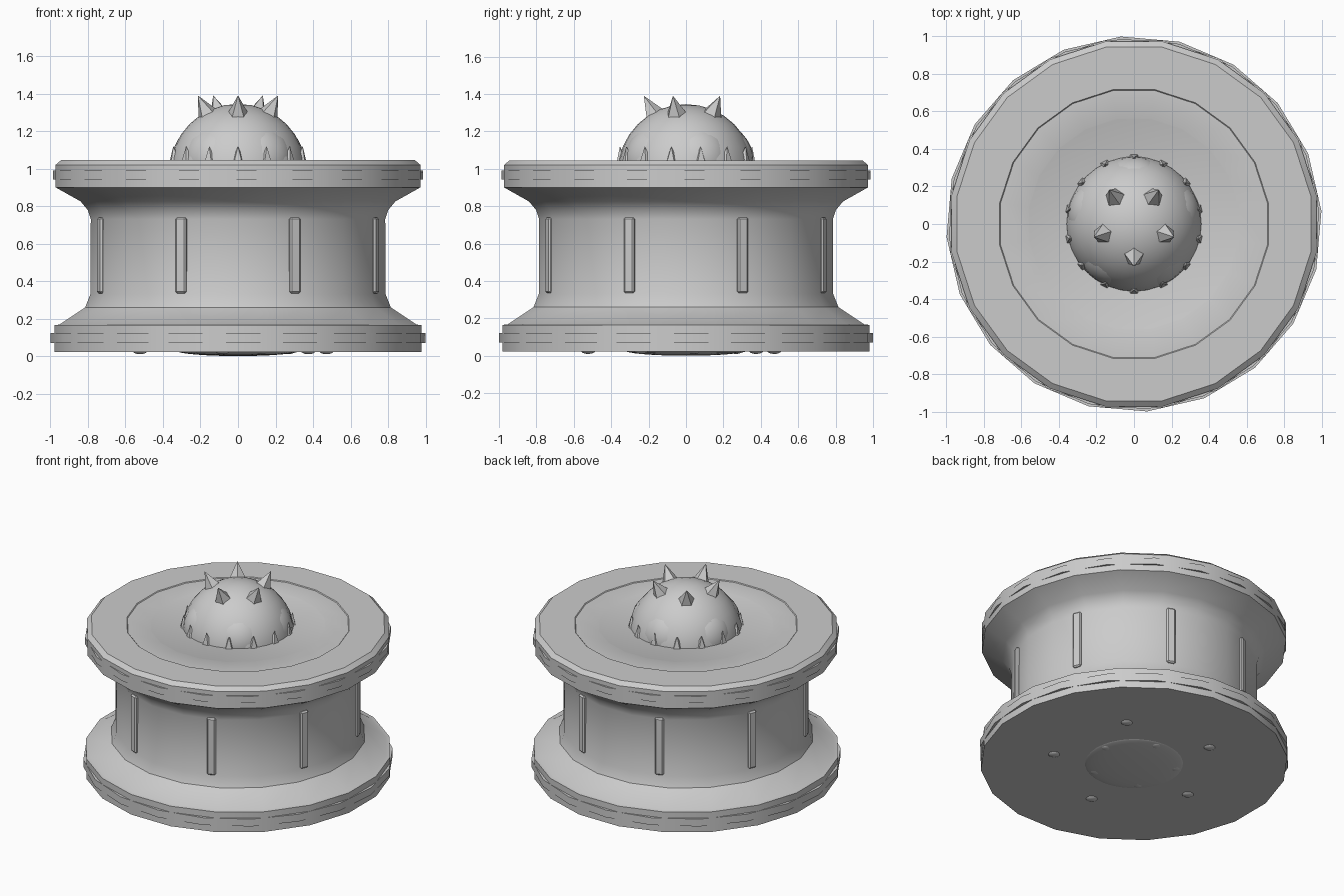
import bpy, bmesh, math
from mathutils import Vector, Matrix

cube = bpy.data.objects.get("Cube")
if cube:
    bpy.data.objects.remove(cube)

grey = bpy.data.materials.new("plain grey")
grey.use_nodes = True
colour = (0.6, 0.6, 0.6, 1)
grey.diffuse_color = colour
grey.node_tree.nodes["Principled BSDF"].inputs["Base Color"].default_value = colour

SIDES = 20
DOME_Z = 0.98
DOME_R = 0.365


def finish(name, bm, smooth=True):
    bmesh.ops.recalc_face_normals(bm, faces=bm.faces)
    mesh = bpy.data.meshes.new(name)
    bm.to_mesh(mesh)
    bm.free()
    mesh.materials.append(grey)
    obj = bpy.data.objects.new(name, mesh)
    bpy.context.collection.objects.link(obj)
    if smooth:
        bpy.ops.object.select_all(action="DESELECT")
        obj.select_set(True)
        bpy.context.view_layer.objects.active = obj
        bpy.ops.object.shade_smooth_by_angle(angle=math.radians(30))
    return obj


def lathe(name, profile, turn, closed=False):
    """Spin (radius, height) points around z; the ends are capped unless closed."""
    bm = bmesh.new()
    rings = []
    for r, z in profile:
        angles = [math.radians(turn) + math.tau * i / SIDES for i in range(SIDES)]
        rings.append([bm.verts.new((r * math.cos(a), r * math.sin(a), z)) for a in angles])
    pairs = list(zip(rings, rings[1:]))
    if closed:
        pairs.append((rings[-1], rings[0]))
    else:
        bm.faces.new(rings[0])
        bm.faces.new(rings[-1])
    for low, high in pairs:
        for i in range(SIDES):
            j = (i + 1) % SIDES
            bm.faces.new((low[i], low[j], high[j], high[i]))
    return finish(name, bm)


def direction(azimuth, tilt):
    a, t = math.radians(azimuth), math.radians(tilt)
    return Vector((math.sin(t) * math.cos(a), math.sin(t) * math.sin(a), math.cos(t)))


def spike(name, base, axis, radius, length):
    bm = bmesh.new()
    spin = axis.to_track_quat("Z", "Y").to_matrix().to_4x4()
    bmesh.ops.create_cone(bm, cap_ends=True, segments=5, radius1=radius, radius2=0,
                          depth=length, matrix=Matrix.Translation(base + axis * length / 2) @ spin)
    return finish(name, bm, smooth=False)


def ball(name, centre, radius, squash=1):
    bm = bmesh.new()
    place = Matrix.Translation(centre) @ Matrix.Diagonal((1, 1, squash, 1))
    bmesh.ops.create_uvsphere(bm, u_segments=32, v_segments=16, radius=radius, matrix=place)
    return finish(name, bm)


# Spool body: lower flange, waist, flared upper flange, top with a shallow step
lathe("spool_body", [
    (0.992, 0.022), (0.992, 0.165), (0.965, 0.168), (0.825, 0.26), (0.797, 0.33),
    (0.795, 0.73), (0.812, 0.78), (0.85, 0.825), (0.985, 0.90),
    (0.985, 1.02), (0.955, 1.045), (0.725, 1.045), (0.72, 1.04), (0.57, 1.04),
    (0.565, 1.038)], 9)

# Thin bands around both flanges
for name, r, low, high in (("lower_band", 1.002, 0.07, 0.122), ("upper_band", 0.99, 0.943, 0.99)):
    lathe(name, [(0.9, low), (r, low), (r, high), (0.9, high)], 4, closed=True)

# Upright bars around the waist
for i in range(8):
    bm = bmesh.new()
    bmesh.ops.create_cube(bm, size=1, matrix=Matrix.Diagonal((0.06, 0.06, 0.405, 1)))
    bmesh.ops.bevel(bm, geom=bm.edges[:], offset=0.009, segments=1, affect="EDGES")
    turn = Matrix.Rotation(math.radians(22.5 + 45 * i), 4, "Z")
    bm.transform(turn @ Matrix.Translation((0.775, 0, 0.537)))
    finish("waist_bar", bm)

# Dome and the low swellings on its sides
centre = Vector((0, 0, DOME_Z))
ball("dome", centre, DOME_R)
for i in range(5):
    ball("dome_swelling", centre + direction(-54 + 72 * i, 68) * 0.17, 0.203)

# Crown of large spikes
for i in range(5):
    axis = direction(-90 + 72 * i, 28.8)
    spike("crown_spike", centre + axis * 0.345, axis, 0.06, 0.123)

# Ring of small teeth around the foot of the dome
for i in range(14):
    azimuth = -90 + 360 * i / 14
    out = direction(azimuth, 90)
    lean = direction(azimuth, 8)
    spike("dome_tooth", out * 0.342 + Vector((0, 0, 1.035)), lean, 0.036, 0.085)

# Shallow boss and studs under the base
ball("base_boss", Vector((0, 0, 0.03)), 0.33, 0.09)
for count, radius, start in ((5, 0.53, 45), (5, 0.27, 9)):
    for i in range(count):
        spot = direction(start + 360 * i / count, 90) * radius + Vector((0, 0, 0.03))
        ball("base_stud", spot, 0.04, 0.5)
